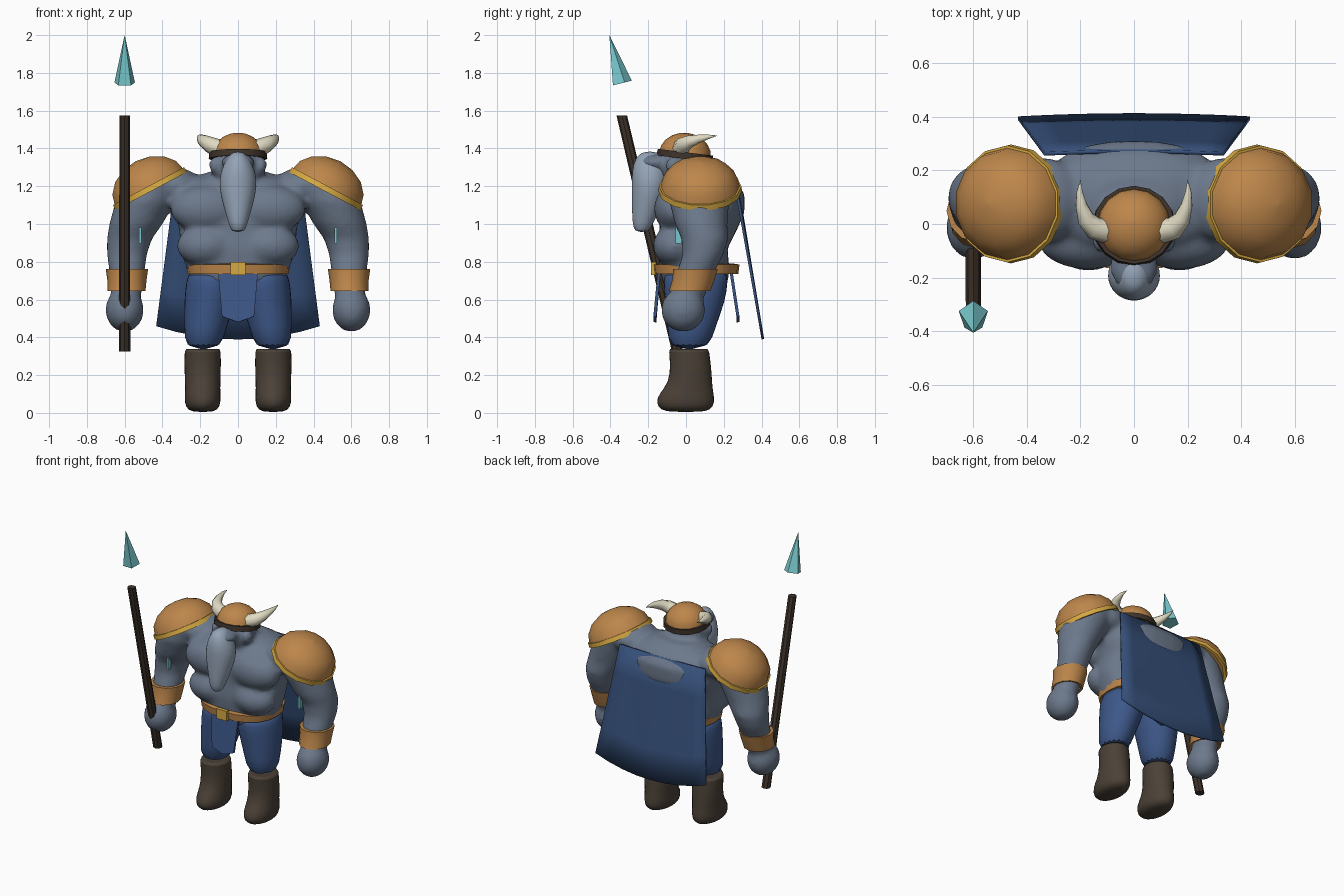
import bpy, bmesh, math
from mathutils import Matrix, Vector

if "Cube" in bpy.data.objects:
    bpy.data.objects.remove(bpy.data.objects["Cube"], do_unlink=True)


def material(name, r, g, b):
    m = bpy.data.materials.new(name)
    m.use_nodes = True
    m.diffuse_color = (r, g, b, 1)
    bsdf = m.node_tree.nodes["Principled BSDF"]
    bsdf.inputs["Base Color"].default_value = (r, g, b, 1)
    bsdf.inputs["Roughness"].default_value = 0.8
    return m


SLATE = material("slate skin", 0.15, 0.19, 0.26)
BEARD = material("pale beard", 0.30, 0.37, 0.47)
BRONZE = material("bronze", 0.51, 0.24, 0.07)
GOLD = material("gold", 0.68, 0.40, 0.055)
BLUE = material("blue cloth", 0.047, 0.097, 0.25)
NAVY = material("navy cape", 0.036, 0.078, 0.19)
BOOT = material("brown leather", 0.07, 0.053, 0.038)
WOOD = material("dark wood", 0.047, 0.032, 0.023)
TEAL = material("teal crystal", 0.19, 0.58, 0.61)
IVORY = material("ivory horn", 0.74, 0.70, 0.54)


def loft(bm, rings, sides=16, power=2.0, caps=True, side=1):
    """Join horizontal rings given as (x, y, z, half width, half depth)."""
    loops = []
    for x, y, z, rx, ry in rings:
        loop = []
        for i in range(sides):
            a = math.tau * i / sides + math.pi / 2
            c, s = math.cos(a), math.sin(a)
            px = math.copysign(abs(c) ** (2 / power), c) * rx
            py = math.copysign(abs(s) ** (2 / power), s) * ry
            loop.append(bm.verts.new((side * (x + px), y + py, z)))
        loops.append(loop)
    for a, b in zip(loops, loops[1:]):
        for i in range(sides):
            j = (i + 1) % sides
            bm.faces.new((a[i], a[j], b[j], b[i]))
    if caps:
        bm.faces.new(loops[0])
        bm.faces.new(loops[-1])


def blob(bm, centre, radii):
    m = Matrix.Translation(centre) @ Matrix.Diagonal((*radii, 1))
    bmesh.ops.create_uvsphere(bm, u_segments=24, v_segments=14, radius=1, matrix=m)


def finish(name, bm, mat, smooth=40, mirror=False, subsurf=0, thick=0):
    bmesh.ops.recalc_face_normals(bm, faces=bm.faces[:])
    me = bpy.data.meshes.new(name)
    bm.to_mesh(me)
    bm.free()
    me.materials.append(mat)
    ob = bpy.data.objects.new(name, me)
    bpy.context.collection.objects.link(ob)
    if smooth:
        bpy.ops.object.select_all(action="DESELECT")
        ob.select_set(True)
        bpy.context.view_layer.objects.active = ob
        bpy.ops.object.shade_smooth_by_angle(angle=math.radians(smooth))
    if thick:
        mod = ob.modifiers.new("Thickness", "SOLIDIFY")
        mod.thickness, mod.offset = thick, 0
    if mirror:
        ob.modifiers.new("Mirror", "MIRROR").use_mirror_merge = False
    if subsurf:
        mod = ob.modifiers.new("Subdivision", "SUBSURF")
        mod.levels = mod.render_levels = subsurf
    return ob


def lofted(name, rings, mat, sides=16, power=2.0, matrix=None, caps=True, **kw):
    bm = bmesh.new()
    loft(bm, rings, sides, power, caps)
    if matrix:
        bm.transform(matrix)
    return finish(name, bm, mat, **kw)


def box(name, centre, size, mat, matrix=Matrix(), **kw):
    bm = bmesh.new()
    m = Matrix.Translation(centre) @ matrix @ Matrix.Diagonal((*size, 1))
    bmesh.ops.create_cube(bm, size=1, matrix=m)
    return finish(name, bm, mat, smooth=0, **kw)


# Muscular body: torso, head and arms fused into one skin
body = bmesh.new()
torso = [(0.68, 0.24, -0.12, 0.22), (0.76, 0.27, -0.14, 0.23), (0.87, 0.31, -0.15, 0.22),
         (0.97, 0.31, -0.14, 0.27), (1.06, 0.34, -0.14, 0.31), (1.16, 0.35, -0.13, 0.31),
         (1.23, 0.29, -0.08, 0.26), (1.28, 0.14, 0.0, 0.18)]
loft(body, [(0, (f + b) / 2, z, w, (b - f) / 2) for z, w, f, b in torso], 32, 2.4)
blob(body, (0, -0.02, 1.3), (0.13, 0.125, 0.125))
blob(body, (0, -0.16, 1.325), (0.09, 0.10, 0.05))
arm = [(0.41, 0.08, 1.31, 0.08, 0.10), (0.44, 0.08, 1.24, 0.15, 0.16),
       (0.49, 0.07, 1.12, 0.16, 0.16), (0.54, 0.08, 1.0, 0.142, 0.14),
       (0.575, 0.10, 0.92, 0.12, 0.125), (0.588, 0.09, 0.84, 0.107, 0.11),
       (0.588, 0.05, 0.74, 0.093, 0.10), (0.592, 0.01, 0.62, 0.08, 0.09)]
for s in (1, -1):
    loft(body, arm, 20, side=s)
    blob(body, (s * 0.6, -0.015, 0.545), (0.102, 0.118, 0.117))
    blob(body, (s * 0.34, 0.09, 1.2), (0.15, 0.16, 0.10))
    blob(body, (s * 0.17, -0.06, 1.08), (0.19, 0.11, 0.125))
    blob(body, (s * 0.17, -0.06, 0.885), (0.155, 0.115, 0.11))
    blob(body, (s * 0.125, -0.07, 1.31), (0.03, 0.04, 0.05))
skin = finish("body", body, SLATE)
remesh = skin.modifiers.new("Fuse", "REMESH")
remesh.mode, remesh.voxel_size, remesh.use_smooth_shade = "VOXEL", 0.017, True
soften = skin.modifiers.new("Soften", "SMOOTH")
soften.factor, soften.iterations = 0.5, 8

# Beard
lofted("beard", [(0, -0.19, 1.385, 0.025, 0.04), (0, -0.195, 1.35, 0.06, 0.075),
                 (0, -0.19, 1.28, 0.095, 0.1), (0, -0.19, 1.2, 0.105, 0.098),
                 (0, -0.205, 1.1, 0.08, 0.083), (0, -0.23, 1.0, 0.05, 0.055),
                 (0, -0.235, 0.955, 0.035, 0.035)], BEARD, smooth=70, subsurf=1)

# Helmet with brim and horns
tilt = Matrix.Translation((0, -0.005, 1.365)) @ Matrix.Rotation(math.radians(-7), 4, "X")


def dome(radius, height, steps=5):
    turn = [math.pi / 2 * i / steps for i in range(steps)] + [1.56]
    return [(0, 0, height * math.sin(t), radius * math.cos(t), radius * math.cos(t)) for t in turn]


lofted("helmet", dome(0.138, 0.118), BRONZE, 16, matrix=tilt, smooth=60)
lofted("helmet_brim", [(0, 0, -0.02, 0.14, 0.14), (0, 0, -0.02, 0.155, 0.15),
                       (0, 0, 0.015, 0.152, 0.147), (0, 0, 0.015, 0.13, 0.13)],
       WOOD, 16, matrix=tilt, caps=False)
horn_path = [(0.1, -0.025, 1.4, 0.048), (0.15, -0.015, 1.42, 0.043), (0.18, 0.02, 1.438, 0.034),
             (0.197, 0.07, 1.452, 0.023), (0.203, 0.12, 1.462, 0.012), (0.2, 0.165, 1.468, 0.001)]
for s, label in ((1, "left"), (-1, "right")):
    cu = bpy.data.curves.new(label + "_horn", "CURVE")
    cu.dimensions, cu.bevel_depth, cu.bevel_resolution, cu.use_fill_caps = "3D", 1.0, 2, True
    sp = cu.splines.new("POLY")
    sp.points.add(len(horn_path) - 1)
    for p, (x, y, z, r) in zip(sp.points, horn_path):
        p.co, p.radius = (s * x, y, z, 1), r
    sp.use_smooth = True
    cu.materials.append(IVORY)
    bpy.context.collection.objects.link(bpy.data.objects.new(label + "_horn", cu))

# Shoulder armour
lean = Matrix.Translation((0.468, 0.075, 1.19)) @ Matrix.Rotation(math.radians(28), 4, "Y")
lofted("shoulder_plates", dome(0.212, 0.16, 4), BRONZE, 14, matrix=lean, mirror=True, smooth=60)
lofted("shoulder_trims", [(0, 0, -0.018, 0.2, 0.2), (0, 0, -0.018, 0.222, 0.222),
                          (0, 0, 0.012, 0.218, 0.218), (0, 0, 0.012, 0.2, 0.2)],
       GOLD, 14, matrix=lean, caps=False, mirror=True)

# Bracers and arm marks
lofted("bracers", [(0.59, 0.02, 0.655, 0.085, 0.09), (0.59, 0.02, 0.65, 0.1, 0.11),
                   (0.588, 0.04, 0.71, 0.104, 0.112), (0.588, 0.05, 0.765, 0.112, 0.118),
                   (0.588, 0.05, 0.765, 0.09, 0.095)],
       BRONZE, 12, caps=False, mirror=True,
       matrix=Matrix.Translation((0, 0, -0.004)) @ Matrix.Shear("XY", 4, (0, 0)))
box("arm_marks", (0.518, -0.04, 0.94), (0.014, 0.03, 0.085), TEAL, mirror=True)

# Belt and buckle
lofted("belt", [(0, 0.055, 0.735, 0.24, 0.2), (0, 0.055, 0.735, 0.268, 0.222),
                (0, 0.055, 0.785, 0.275, 0.228), (0, 0.055, 0.79, 0.24, 0.2)],
       BRONZE, 20, 2.4, caps=False)
box("belt_buckle", (0, -0.172, 0.765), (0.08, 0.025, 0.07), GOLD)

# Trousers and boots
lofted("trousers", [(0.13, 0.055, 0.76, 0.13, 0.17), (0.135, 0.05, 0.7, 0.142, 0.175),
                    (0.148, 0.05, 0.6, 0.14, 0.165), (0.172, 0.03, 0.46, 0.115, 0.13),
                    (0.186, 0.015, 0.33, 0.098, 0.11)], BLUE, mirror=True, smooth=60, subsurf=1)
lofted("boots", [(0.187, 0.015, 0.33, 0.085, 0.1), (0.187, 0.014, 0.35, 0.1, 0.11),
                 (0.187, 0.03, 0.2, 0.098, 0.11), (0.187, 0.012, 0.13, 0.094, 0.13),
                 (0.187, -0.003, 0.08, 0.098, 0.158), (0.187, -0.003, 0.03, 0.094, 0.152),
                 (0.187, 0, 0.003, 0.06, 0.11)], BOOT, mirror=True, smooth=80, subsurf=1)


# Hanging cloths and cape
def panel(name, points, mat, thick):
    bm = bmesh.new()
    bm.faces.new([bm.verts.new(p) for p in points])
    finish(name, bm, mat, smooth=0, thick=thick)


for name, top, low in (("front_cloth", -0.143, -0.165), ("back_cloth", 0.24, 0.275)):
    panel(name, [(-0.105, top, 0.74), (-0.085, low, 0.51), (0, low, 0.48),
                 (0.085, low, 0.51), (0.105, top, 0.74)], BLUE, 0.016)

cape = bmesh.new()
columns = []
for i in range(-4, 5):
    u = i / 4
    bow = 1 - u * u
    upper = Vector((0.335 * u, 0.262 + 0.008 * bow, 1.21))
    lower = Vector((0.433 * u, 0.395 + 0.012 * bow, 0.46 - 0.07 * bow))
    columns.append([cape.verts.new(upper.lerp(lower, k / 4)) for k in range(5)])
for a, b in zip(columns, columns[1:]):
    for k in range(4):
        cape.faces.new((a[k], b[k], b[k + 1], a[k + 1]))
finish("cape", cape, NAVY, thick=0.014)

# Spear: slanted shaft and a separate floating crystal head
lofted("spear_shaft", [(-0.6, -0.045, 0.325, 0.03, 0.03), (-0.6, -0.34, 1.575, 0.028, 0.028)],
       WOOD, 8)
lofted("spear_head", [(0, 0, 0, 0.057, 0.057), (0, 0, 0.262, 0.0005, 0.0005)], TEAL, 5, smooth=0,
       matrix=Matrix.Translation((-0.6, -0.342, 1.745)) @ Matrix.Rotation(math.radians(14), 4, "X"))
